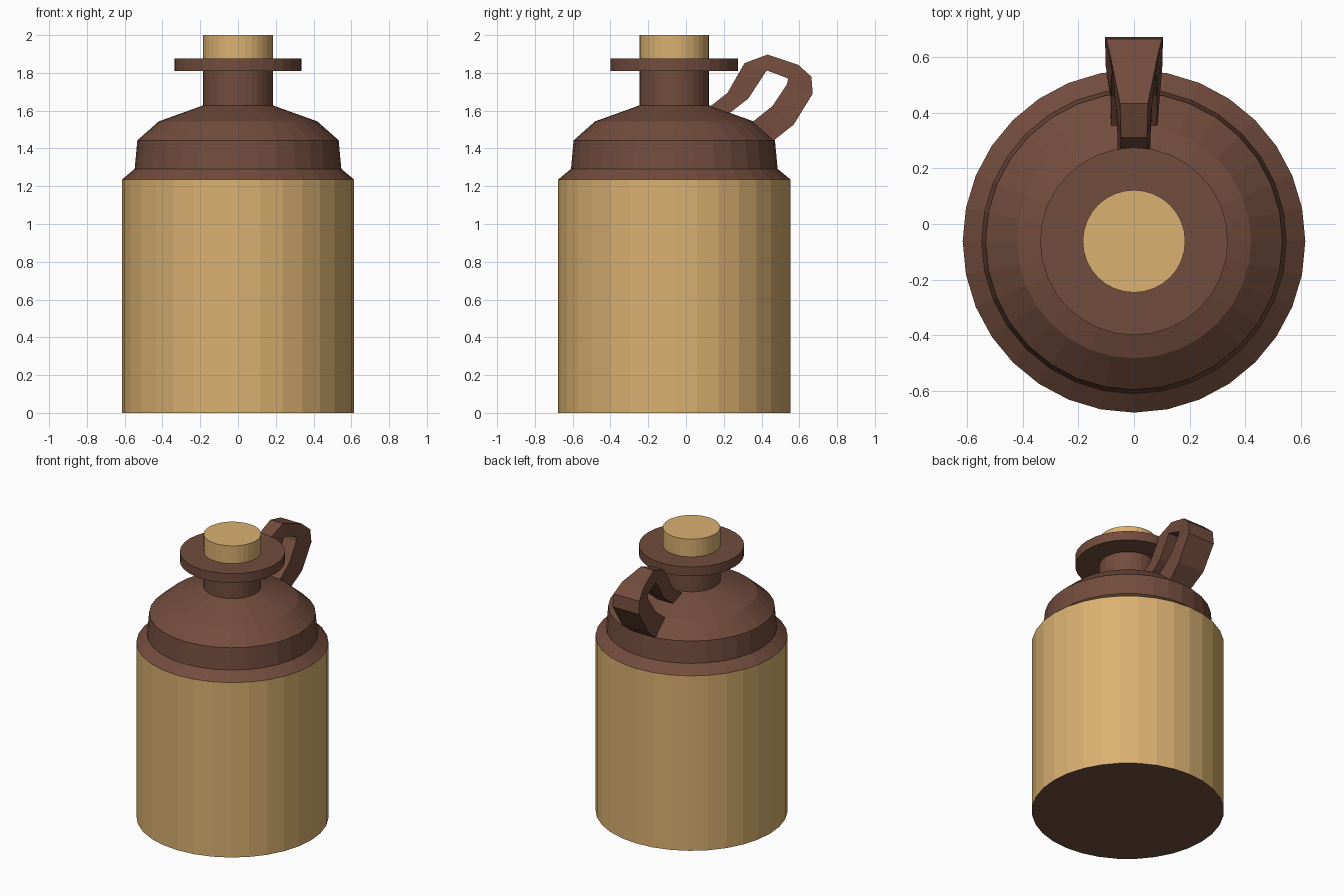
import bpy, bmesh, math

if "Cube" in bpy.data.objects:
    bpy.data.objects.remove(bpy.data.objects["Cube"])

CY = -0.062   # axis of the jug in y
SIDES = 32


def material(name, rgb):
    m = bpy.data.materials.new(name)
    m.diffuse_color = (*rgb, 1)
    m.use_nodes = True
    m.node_tree.nodes["Principled BSDF"].inputs["Base Color"].default_value = m.diffuse_color
    return m


sand = material("sand_glaze", (0.70, 0.44, 0.165))
brown = material("brown_glaze", (0.17, 0.073, 0.047))


def make_object(name, bm, mats):
    bmesh.ops.recalc_face_normals(bm, faces=bm.faces)
    me = bpy.data.meshes.new(name)
    bm.to_mesh(me)
    bm.free()
    for m in mats:
        me.materials.append(m)
    ob = bpy.data.objects.new(name, me)
    bpy.context.collection.objects.link(ob)
    return ob


def loft(bm, rings, cap_start=True, cap_end=True):
    loops = [[bm.verts.new(p) for p in ring] for ring in rings]
    n = len(loops[0])
    for a, b in zip(loops, loops[1:]):
        for i in range(n):
            j = (i + 1) % n
            bm.faces.new((a[i], a[j], b[j], b[i]))
    if cap_start:
        bm.faces.new(loops[0][::-1])
    if cap_end:
        bm.faces.new(loops[-1])


def lathe(name, profile, mats, **caps):
    bm = bmesh.new()
    angles = [2 * math.pi * i / SIDES for i in range(SIDES)]
    loft(bm, [[(r * math.cos(a), CY + r * math.sin(a), z) for a in angles]
              for r, z in profile], **caps)
    return make_object(name, bm, mats)


# Sand-coloured body with a brown underside
body = lathe("body", [(0.615, 0), (0.615, 1.235)], [sand, brown], cap_end=False)
for face in body.data.polygons:
    if face.normal.z < -0.9:
        face.material_index = 1

# Shoulder, neck and flat lip
lathe("shoulder_and_lip",
      [(0.615, 1.235), (0.547, 1.292), (0.533, 1.443), (0.42, 1.543),
       (0.184, 1.628), (0.184, 1.81), (0.337, 1.81), (0.337, 1.875),
       (0.184, 1.875)], [brown], cap_start=False, cap_end=False)

# Stopper
lathe("stopper", [(0.184, 1.875), (0.184, 2.0)], [sand], cap_start=False)

# Handle: outer (y, z), inner (y, z), outer and inner half-widths
stations = [
    ((0.10, 1.60), (0.215, 1.575), 0.060, 0.060),
    ((0.22, 1.695), (0.33, 1.664), 0.050, 0.060),
    ((0.31, 1.852), (0.424, 1.808), 0.047, 0.065),
    ((0.432, 1.897), (0.430, 1.812), 0.050, 0.066),
    ((0.595, 1.842), (0.537, 1.772), 0.083, 0.075),
    ((0.664, 1.78), (0.540, 1.766), 0.100, 0.078),
    ((0.671, 1.69), (0.535, 1.74), 0.104, 0.080),
    ((0.57, 1.526), (0.458, 1.625), 0.102, 0.083),
    ((0.455, 1.435), (0.340, 1.53), 0.085, 0.083),
]
bm = bmesh.new()
loft(bm, [[(-wo, *o), (wo, *o), (wi, *i), (-wi, *i)] for o, i, wo, wi in stations])
make_object("handle", bm, [brown])
